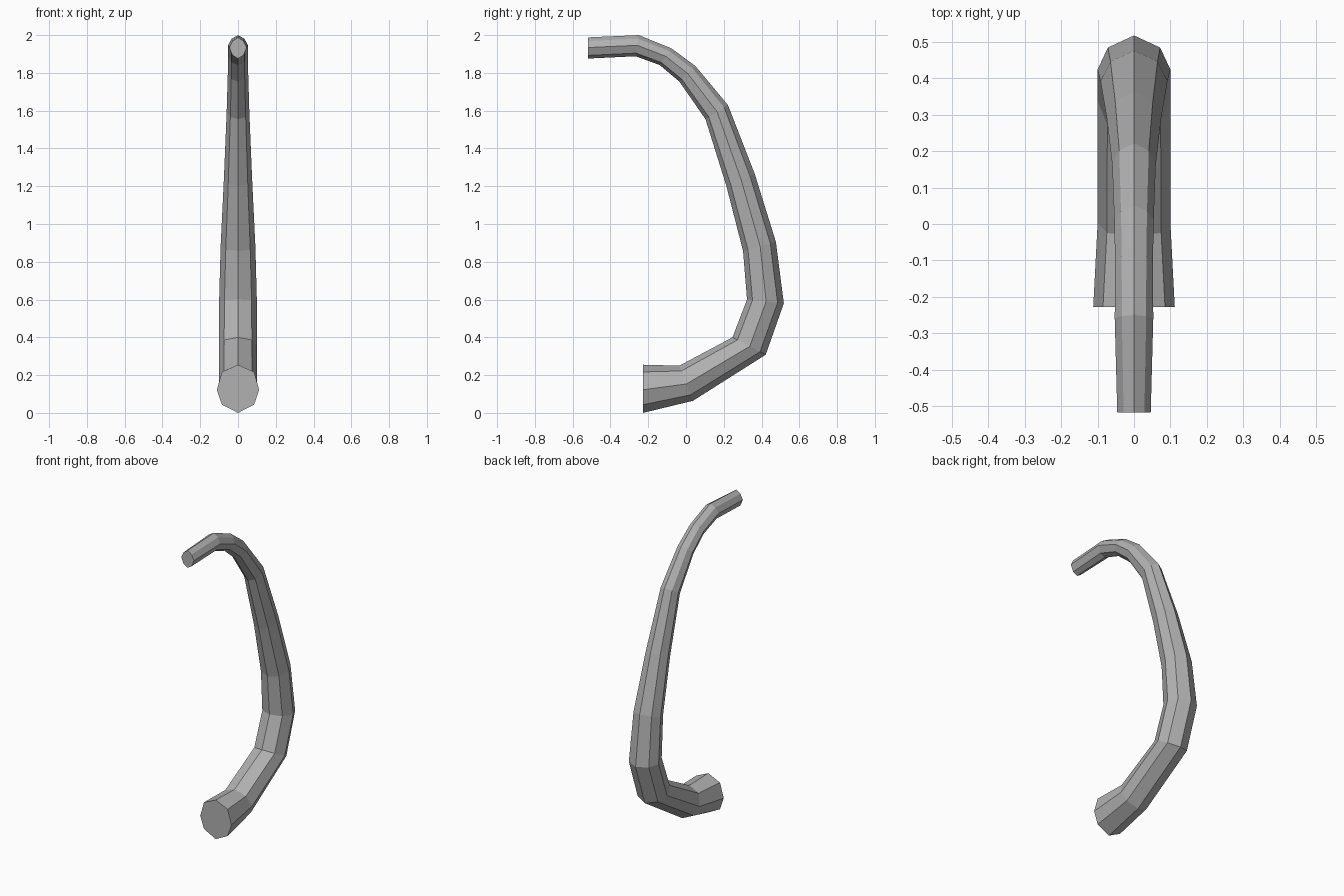
import bpy, bmesh
from mathutils import Vector

if "Cube" in bpy.data.objects:
    bpy.data.objects.remove(bpy.data.objects["Cube"])

# Side profile stations: outer (y, z), inner (y, z), half width
stations = [
    (-0.228, 0.0, -0.228, 0.255, 0.112),
    (0.037, 0.064, -0.035, 0.25, 0.10),
    (0.422, 0.308, 0.246, 0.40, 0.10),
    (0.518, 0.58, 0.323, 0.60, 0.10),
    (0.476, 0.905, 0.302, 0.857, 0.092),
    (0.364, 1.265, 0.214, 1.20, 0.075),
    (0.222, 1.63, 0.103, 1.555, 0.060),
    (0.05, 1.836, -0.035, 1.754, 0.054),
    (-0.077, 1.93, -0.14, 1.842, 0.052),
    (-0.25, 2.0, -0.267, 1.888, 0.053),
    (-0.518, 1.988, -0.518, 1.876, 0.046),
]


def ring(bm, station, t):
    """Eight-sided section; t runs 0..1 along the tube."""
    oy, oz, iy, iz, w = station
    outer, inner = Vector((0, oy, oz)), Vector((0, iy, iz))
    k = 0.76 - 0.14 * t
    half = [(0.17, k), (0.48, 1.0), (0.85, k)]
    section = [(0, 0)] + half + [(1, 0)] + [(f, -s) for f, s in reversed(half)]
    return [bm.verts.new(outer.lerp(inner, f) + Vector((s * w, 0, 0))) for f, s in section]


# Curved tapering handle
bm = bmesh.new()
last = len(stations) - 1
rings = [ring(bm, s, i / last) for i, s in enumerate(stations)]
for a, b in zip(rings, rings[1:]):
    for i in range(8):
        j = (i + 1) % 8
        bm.faces.new((a[i], a[j], b[j], b[i]))

# Flat end caps
bm.faces.new(rings[0])
bm.faces.new(rings[-1])
bmesh.ops.recalc_face_normals(bm, faces=bm.faces)

mesh = bpy.data.meshes.new("curved_handle")
bm.to_mesh(mesh)
bm.free()

# Dark grey finish
grey = bpy.data.materials.new("dark_grey")
grey.diffuse_color = (0.44, 0.44, 0.44, 1)
grey.use_nodes = True
grey.node_tree.nodes["Principled BSDF"].inputs["Base Color"].default_value = grey.diffuse_color
mesh.materials.append(grey)
bpy.context.collection.objects.link(bpy.data.objects.new("curved_handle", mesh))
